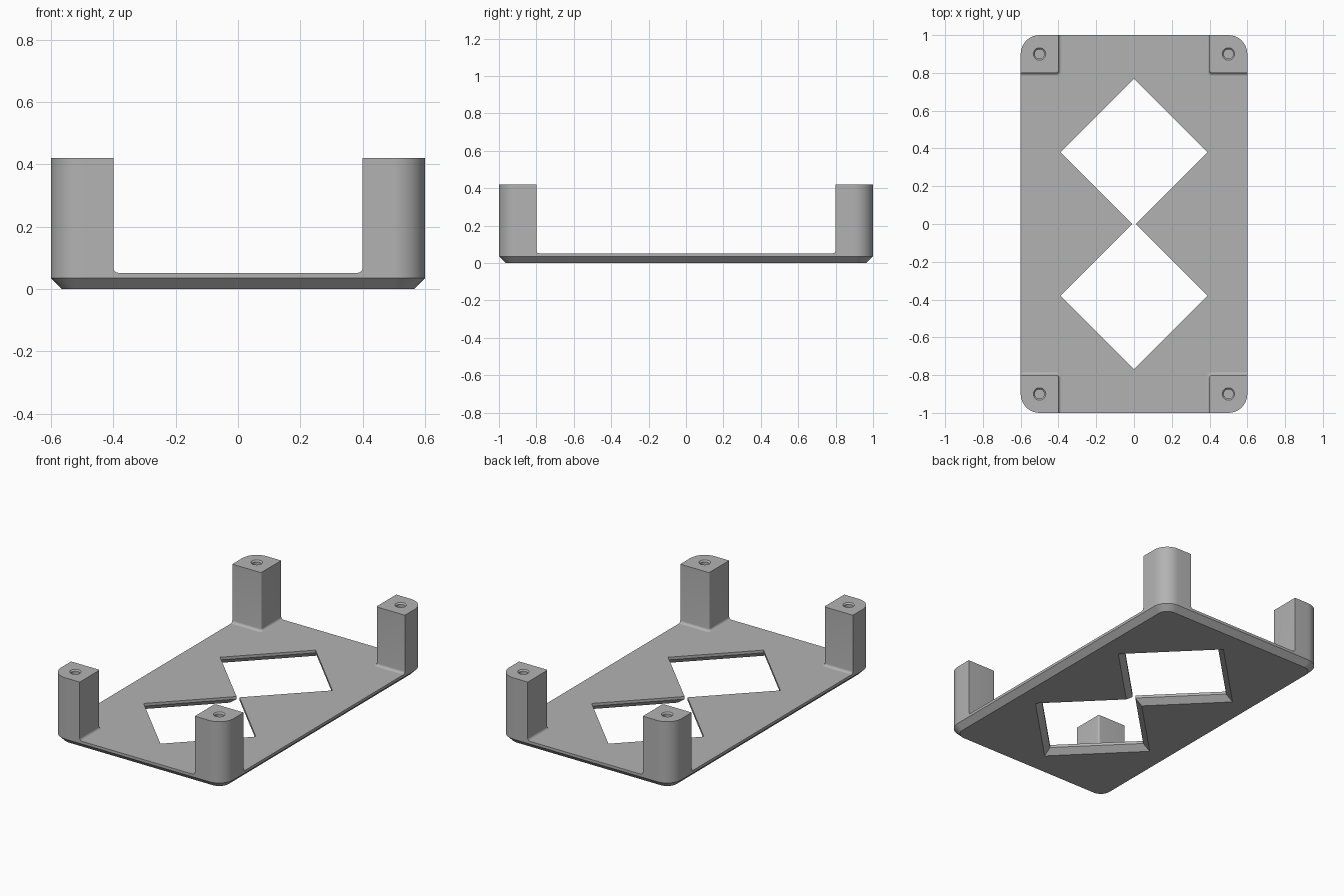
import bpy, bmesh
from math import sin, cos, pi, radians

cube = bpy.data.objects.get("Cube")
if cube:
    bpy.data.objects.remove(cube)

PLATE_TOP, CHAMFER, POST_TOP = 0.052, 0.035, 0.42
FILLET = 0.016

grey = bpy.data.materials.new("grey plastic")
grey.use_nodes = True
grey.diffuse_color = (0.45, 0.45, 0.45, 1)
grey.node_tree.nodes["Principled BSDF"].inputs["Base Color"].default_value = grey.diffuse_color


def arc(cx, cy, r, start, sweep=90, n=10):
    return [(cx + r * cos(radians(start + sweep * i / n)),
             cy + r * sin(radians(start + sweep * i / n))) for i in range(n + 1)]


def loft(bm, sections):
    """Join closed outlines (points, z) with side walls; return the rings."""
    rings = [[bm.verts.new((x, y, z)) for x, y in pts] for pts, z in sections]
    for a, b in zip(rings, rings[1:]):
        for i in range(len(a)):
            j = (i + 1) % len(a)
            bm.faces.new((a[i], a[j], b[j], b[i]))
    return rings


def fill_between(bm, outer, inner):
    """Flat face between an outline and the hole inside it."""
    edges = []
    for ring in (outer, inner):
        for i in range(len(ring)):
            pair = (ring[i], ring[(i + 1) % len(ring)])
            edges.append(bm.edges.get(pair) or bm.edges.new(pair))
    bmesh.ops.triangle_fill(bm, edges=edges, use_beauty=True, use_dissolve=False)


def finish(bm, name):
    bmesh.ops.recalc_face_normals(bm, faces=bm.faces)
    mesh = bpy.data.meshes.new(name)
    bm.to_mesh(mesh)
    bm.free()
    mesh.materials.append(grey)
    obj = bpy.data.objects.new(name, mesh)
    bpy.context.collection.objects.link(obj)
    bpy.ops.object.select_all(action="DESELECT")
    obj.select_set(True)
    bpy.context.view_layer.objects.active = obj
    bpy.ops.object.shade_smooth_by_angle(angle=radians(30))


def plate_outline(inset):
    pts = []
    for cx, cy, start in ((0.5, 0.9, 0), (-0.5, 0.9, 90), (-0.5, -0.9, 180), (0.5, -0.9, 270)):
        pts += arc(cx, cy, 0.1 - inset, start)
    return pts


def twin_diamond(grow):
    """Two square openings on their corners, meeting in a narrow neck."""
    c, h = 0.38, 0.39 + grow * 2 ** 0.5
    neck = h - c
    half = [(0, c + h), (-h, c), (-neck, 0), (-h, -c)]
    return half + [(-x, -y) for x, y in half]


def post_outline(spread):
    """Square post with a large outer corner; the inner sides move by spread."""
    return (arc(0.5, 0.9, 0.1, 0) + [(0.4 - spread, 1.0)]
            + arc(0.412, 0.812, 0.012 + spread, 180, n=6) + [(0.6, 0.8 - spread)])


# Base plate with chamfered lower edges and the diamond openings
bm = bmesh.new()
levels = ((CHAMFER, 0), (0, CHAMFER), (0, PLATE_TOP))
outer = loft(bm, [(plate_outline(d), z) for d, z in levels])
inner = loft(bm, [(twin_diamond(d), z) for d, z in levels])
for k in (0, -1):
    fill_between(bm, outer[k], inner[k])
finish(bm, "base_plate")

# Corner posts with a fillet at the foot and a screw hole in the top
for sx, side in ((1, "left"), (-1, "right")):
    for sy, end in ((1, "back"), (-1, "front")):
        bm = bmesh.new()
        sections = []
        for i in range(7):
            t = i / 6 * pi / 2
            sections.append((post_outline(FILLET * (1 - sin(t))),
                             PLATE_TOP + FILLET * (1 - cos(t))))
        sections.append((post_outline(0), POST_TOP))
        body = loft(bm, sections)
        hole = loft(bm, [(arc(0.5, 0.9, r, 0, 360, 32)[:-1], z) for r, z in
                         ((0.033, POST_TOP), (0.025, POST_TOP - 0.008), (0.025, 0.2))])
        fill_between(bm, body[-1], hole[0])
        bm.faces.new(hole[-1])
        for v in bm.verts:
            v.co.x *= sx
            v.co.y *= sy
        finish(bm, f"{end}_{side}_post")
